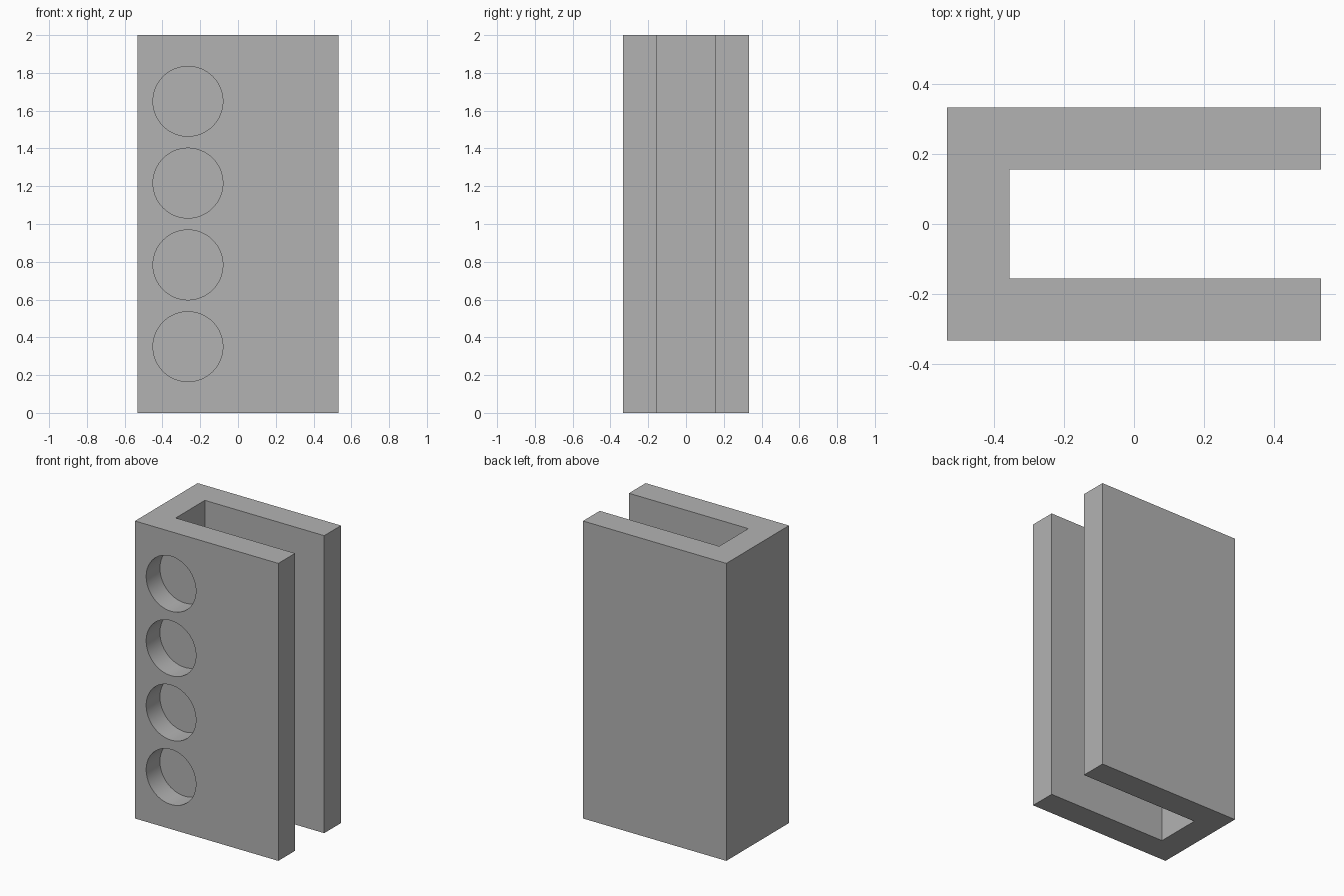
import bpy
import bmesh
import math
from mathutils import Matrix

if "Cube" in bpy.data.objects:
    bpy.data.objects.remove(bpy.data.objects["Cube"])

W, D, H = 0.533, 0.333, 2.0   # half width, half depth, height
WALL = 0.178
HOLE_R, HOLE_DEPTH, HOLE_X = 0.185, 0.146, -0.265
HOLE_Z = [1 + s * 0.433 for s in (-1.5, -0.5, 0.5, 1.5)]

grey = bpy.data.materials.new("plain_grey")
grey.diffuse_color = (0.45, 0.45, 0.45, 1)
grey.use_nodes = True
grey.node_tree.nodes["Principled BSDF"].inputs["Base Color"].default_value = grey.diffuse_color


def add_object(name, bm):
    bmesh.ops.recalc_face_normals(bm, faces=bm.faces)
    mesh = bpy.data.meshes.new(name)
    bm.to_mesh(mesh)
    bm.free()
    mesh.materials.append(grey)
    obj = bpy.data.objects.new(name, mesh)
    bpy.context.collection.objects.link(obj)
    return obj


# U-shaped channel, open to the right, extruded upwards
profile = [(-W, -D), (W, -D), (W, WALL - D), (WALL - W, WALL - D),
           (WALL - W, D - WALL), (W, D - WALL), (W, D), (-W, D)]
bm = bmesh.new()
base = bm.faces.new([bm.verts.new((x, y, 0)) for x, y in profile])
ext = bmesh.ops.extrude_face_region(bm, geom=[base])
top = [g for g in ext["geom"] if isinstance(g, bmesh.types.BMVert)]
bmesh.ops.translate(bm, verts=top, vec=(0, 0, H))
channel = add_object("channel_bracket", bm)

# Column of round blind pockets in the front wall
bm = bmesh.new()
front_gap = 0.1
length = HOLE_DEPTH + front_gap
for z in HOLE_Z:
    place = (Matrix.Translation((HOLE_X, -D - front_gap + length / 2, z))
             @ Matrix.Rotation(math.pi / 2, 4, 'X'))
    bmesh.ops.create_cone(bm, cap_ends=True, segments=64, radius1=HOLE_R,
                          radius2=HOLE_R, depth=length, matrix=place)
cutter = add_object("pocket_cutter", bm)
cutter.hide_render = True

cut = channel.modifiers.new("pockets", 'BOOLEAN')
cut.operation = 'DIFFERENCE'
cut.solver = 'EXACT'
cut.object = cutter

# Apply the cut, drop the cutter and smooth the pocket walls
bpy.context.view_layer.objects.active = channel
channel.select_set(True)
bpy.ops.object.modifier_apply(modifier=cut.name)
bpy.data.objects.remove(cutter)
bpy.ops.object.shade_smooth_by_angle(angle=math.radians(30))
